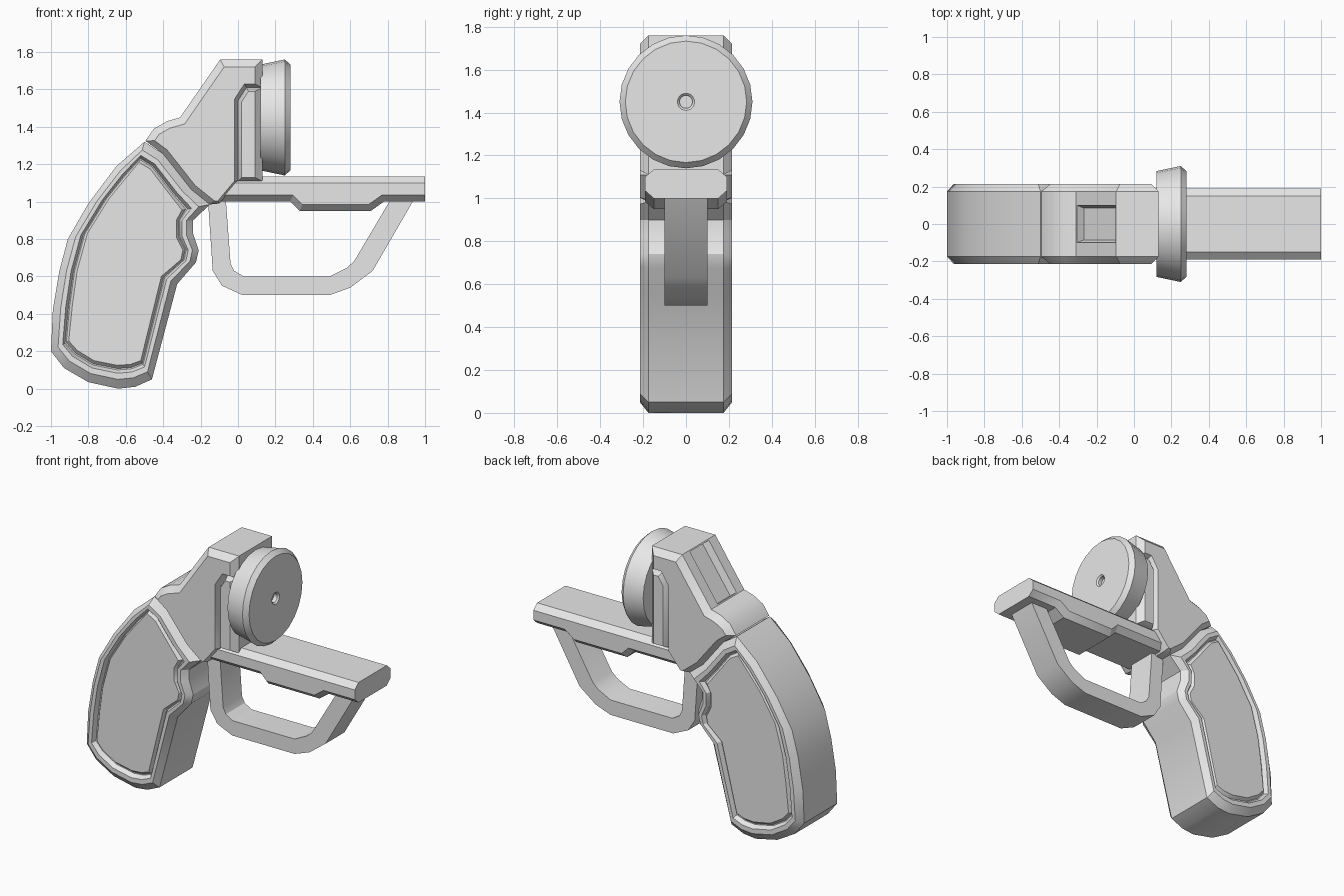
import bpy
import bmesh
import math
from mathutils import Vector

default_cube = bpy.data.objects.get("Cube")
if default_cube:
    bpy.data.objects.remove(default_cube, do_unlink=True)

# Single plain grey material
grey = bpy.data.materials.new("plain_grey")
grey.use_nodes = True
grey.diffuse_color = (0.8, 0.8, 0.8, 1)
grey.node_tree.nodes["Principled BSDF"].inputs["Base Color"].default_value = grey.diffuse_color


def inset(points, widths):
    """Move each edge of a counter-clockwise outline inward by its own width."""
    result = []
    count = len(points)
    for i in range(count):
        before, here, after = (Vector(points[(i + k) % count]) for k in (-1, 0, 1))
        edge_a = (here - before).normalized()
        edge_b = (after - here).normalized()
        normal_a = Vector((-edge_a.y, edge_a.x))
        normal_b = Vector((-edge_b.y, edge_b.x))
        wide_a, wide_b = widths[i - 1], widths[i]
        det = normal_a.x * normal_b.y - normal_a.y * normal_b.x
        if abs(det) < 0.01:
            shift = normal_a * wide_a
        else:
            shift = Vector((wide_a * normal_b.y - wide_b * normal_a.y,
                            normal_a.x * wide_b - normal_b.x * wide_a)) / det
        result.append(here + shift)
    return result


def loft(rings):
    """Skin a list of (outline, half depth) rings, mirrored front to back."""
    bm = bmesh.new()
    full = [(ring, -y) for ring, y in reversed(rings)] + [(ring, y) for ring, y in rings]
    loops = [[bm.verts.new((p[0], y, p[1])) for p in ring] for ring, y in full]
    for near, far in zip(loops, loops[1:]):
        for i in range(len(near)):
            j = (i + 1) % len(near)
            bm.faces.new((near[i], near[j], far[j], far[i]))
    bm.faces.new(loops[0])
    bm.faces.new(loops[-1])
    bmesh.ops.recalc_face_normals(bm, faces=bm.faces)
    return bm


def chamfered(points, half_depth, widths, drop=0.04):
    """Slab with its front and back rims cut at a slant."""
    return loft([(points, half_depth - drop), (inset(points, widths), half_depth)])


def finish(name, bm):
    mesh = bpy.data.meshes.new(name)
    bm.to_mesh(mesh)
    bm.free()
    mesh.materials.append(grey)
    obj = bpy.data.objects.new(name, mesh)
    bpy.context.collection.objects.link(obj)
    bpy.ops.object.select_all(action="DESELECT")
    obj.select_set(True)
    bpy.context.view_layer.objects.active = obj
    bpy.ops.object.shade_smooth_by_angle(angle=math.radians(30))
    return obj


# Grip: outer outline paired with the edge of its side panel
grip_pairs = [
    ((-1, .2), (-.905, .255)), ((-.93, .11), (-.86, .205)),
    ((-.8, .035), (-.77, .15)), ((-.64, 0), (-.645, .125)),
    ((-.55, .01), (-.575, .13)), ((-.46, .05), (-.52, .15)),
    ((-.325, .56), (-.41, .6)), ((-.225, .675), (-.305, .69)),
    ((-.21, .74), (-.295, .74)), ((-.24, .83), (-.33, .81)),
    ((-.24, .9), (-.33, .9)), ((-.15, .985), (-.3, .955)),
    ((-.25, 1.065), (-.37, 1.045)), ((-.4, 1.255), (-.47, 1.175)),
    ((-.5, 1.32), (-.53, 1.21)), ((-.65, 1.19), (-.6, 1.125)),
    ((-.8, .99), (-.69, 1.015)), ((-.91, .8), (-.805, .83)),
    ((-.955, .63), (-.86, .63)), ((-.99, .42), (-.885, .45)),
]


def grip_ring(t):
    return [Vector(outer).lerp(Vector(inner), t) for outer, inner in grip_pairs]


# Chamfer, flat border, groove, then the panel
finish("grip", loft([(grip_ring(t), y) for t, y in (
    (0, .175), (.4, .215), (.66, .215), (.8, .185), (.86, .185), (1, .205))]))

# Upper body, notched for the side plate
body = chamfered(
    [(-.495, 1.325), (-.4, 1.255), (-.25, 1.065), (-.15, .985), (-.1, .99),
     (0, 1.11), (0, 1.54), (.045, 1.61), (.13, 1.61), (.13, 1.76),
     (-.095, 1.76), (-.31, 1.45), (-.38, 1.43), (-.45, 1.39)],
    .215,
    [.03] * 3 + [.015] * 2 + [.02] * 3 + [.04] * 6)

# Rectangular recess in the sloping rear face
slope = max((f for f in body.faces if f.normal.x < -.5), key=lambda f: f.calc_area())
inward = -slope.normal.copy()
bmesh.ops.inset_individual(body, faces=[slope], thickness=.012)
for vert in slope.verts:
    vert.co.y = math.copysign(.1, vert.co.y)
floor = bmesh.ops.extrude_discrete_faces(body, faces=[slope])["faces"][0]
for vert in floor.verts:
    vert.co += inward * .045
    vert.co.y *= .85
finish("upper_body", body)

# Plate filling the notch on both sides
finish("side_plate", chamfered(
    [(0, 1.11), (.13, 1.11), (.13, 1.61), (.045, 1.61), (0, 1.54)],
    .215, [.02, .04, .02, .02, .02]))

# Long rail with a stepped underside and a plain cut end
finish("rail", chamfered(
    [(-.14, 1), (.28, 1), (.33, .95), (.71, .95), (.78, 1), (1, 1),
     (1, 1.135), (-.04, 1.135)],
    .19, [.035] * 5 + [0, .035, 0]))

# Guard loop below the rail
guard_outer = [(-.16, 1), (-.135, .63), (-.085, .55), (.025, .5), (.49, .5),
               (.6, .54), (.72, .63), (.94, 1.01)]
guard_inner = [(.815, 1.01), (.62, .68), (.58, .645), (.49, .6), (.03, .6),
               (-.02, .63), (-.04, .67), (-.065, 1.01)]
finish("guard_loop", loft([(guard_outer + guard_inner, .1)]))

# Flared wheel with a small centre hole, turned around the x axis
wheel = bmesh.new()
sides = 24
profile = [(.12, .283), (.25, .31), (.28, .283), (.28, .04), (.27, .03), (.245, .03)]
loops = []
for x, radius in profile:
    angles = [math.tau * i / sides for i in range(sides)]
    loops.append([wheel.verts.new((x, radius * math.sin(a), 1.45 + radius * math.cos(a)))
                  for a in angles])
for near, far in zip(loops, loops[1:]):
    for i in range(sides):
        j = (i + 1) % sides
        wheel.faces.new((near[i], near[j], far[j], far[i]))
wheel.faces.new(loops[0])
wheel.faces.new(loops[-1])
bmesh.ops.recalc_face_normals(wheel, faces=wheel.faces)
finish("wheel", wheel)
